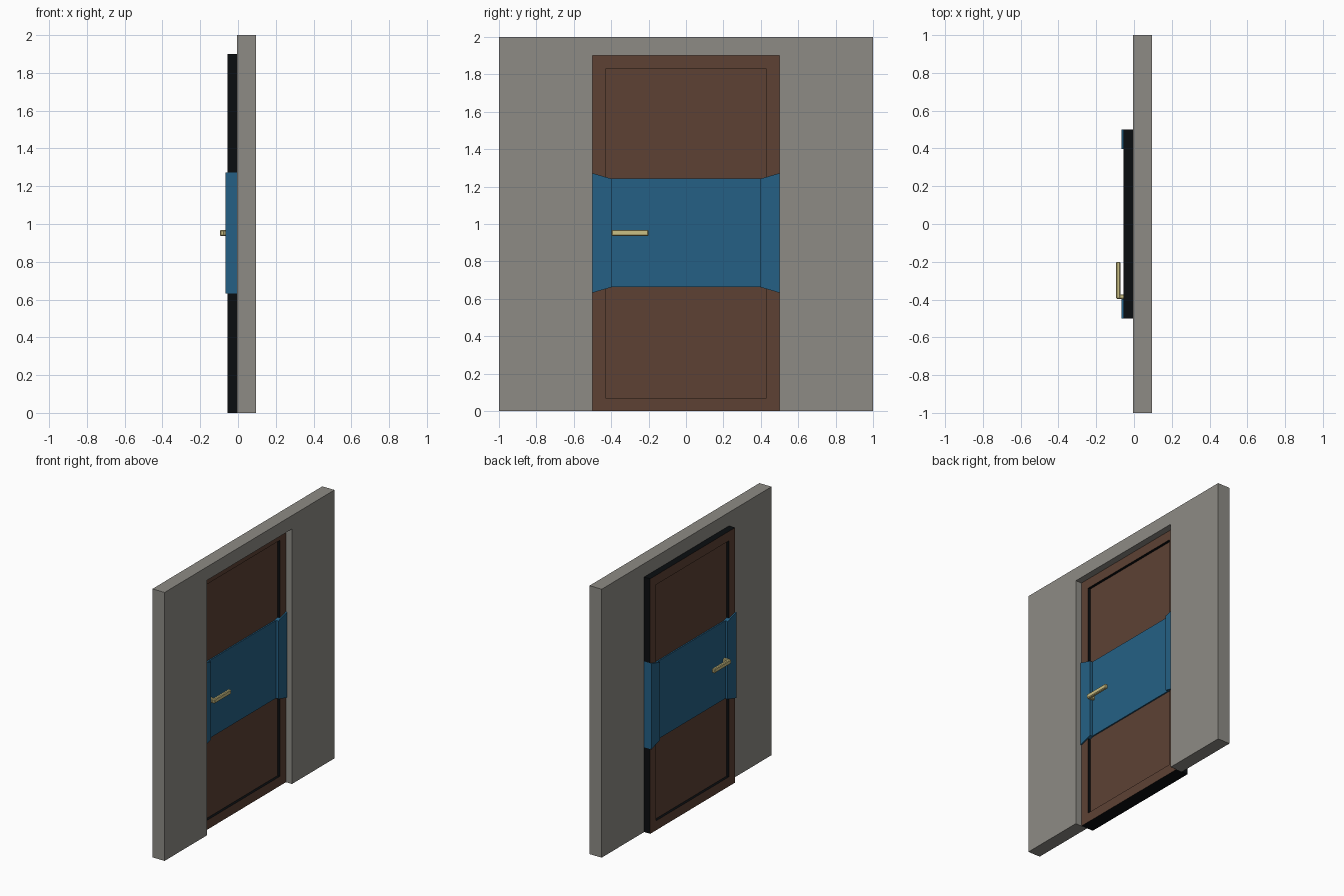
import bpy, bmesh

if "Cube" in bpy.data.objects:
    bpy.data.objects.remove(bpy.data.objects["Cube"])

CX = -0.005  # middle plane of the door


def material(name, rgb):
    m = bpy.data.materials.new(name)
    m.diffuse_color = (*rgb, 1)
    m.use_nodes = True
    m.node_tree.nodes["Principled BSDF"].inputs["Base Color"].default_value = m.diffuse_color
    return m


grey = material("wall grey", (0.27, 0.26, 0.235))
brown = material("door brown", (0.11, 0.053, 0.034))
black = material("edge black", (0.003, 0.004, 0.005))
blue = material("band blue", (0.018, 0.118, 0.235))
brass = material("handle brass", (0.60, 0.53, 0.235))


def finish(bm, name, mats):
    bmesh.ops.recalc_face_normals(bm, faces=bm.faces[:])
    me = bpy.data.meshes.new(name)
    bm.to_mesh(me)
    bm.free()
    for m in mats:
        me.materials.append(m)
    ob = bpy.data.objects.new(name, me)
    bpy.context.collection.objects.link(ob)
    return ob


def box(bm, x0, x1, y0, y1, z0, z1):
    vs = bmesh.ops.create_cube(bm, size=1)["verts"]
    for v in vs:
        v.co.x = x1 if v.co.x > 0 else x0
        v.co.y = y1 if v.co.y > 0 else y0
        v.co.z = z1 if v.co.z > 0 else z0
    return vs


# Wall: an arch-shaped outline around the doorway, extruded through its thickness
bm = bmesh.new()
outline = [(-1, 0), (-1, 2), (1, 2), (1, 0), (0.5, 0), (0.5, 1.9), (-0.5, 1.9), (-0.5, 0)]
face = bm.faces.new([bm.verts.new((CX, y, z)) for y, z in outline])
ext = bmesh.ops.extrude_face_region(bm, geom=[face])["geom"]
for v in ext:
    if isinstance(v, bmesh.types.BMVert):
        v.co.x += 0.1
finish(bm, "wall", [grey])

# Door: slab with a sunken panel on both faces; brown faces, black edges
bm = bmesh.new()
box(bm, CX - 0.05, CX + 0.05, -0.5, 0.5, 0, 1.9)
bm.normal_update()
sides = [f for f in bm.faces if abs(f.normal.x) > 0.9]
bmesh.ops.inset_individual(bm, faces=sides, thickness=0.1)
for f in bmesh.ops.extrude_discrete_faces(bm, faces=sides)["faces"]:
    s = 1 if f.calc_center_median().x > CX else -1
    rim = bm.verts
    old = [v.co.copy() for v in f.verts]
    for v in f.verts:
        v.co.x -= s * 0.02
bm.normal_update()
for f in bm.faces:
    f.material_index = 0 if abs(f.normal.x) > 0.9 else 1
finish(bm, "door", [brown, black])

# Band: wraps the door and follows the sunken panel, flaring at the outer edges
bm = bmesh.new()
stations = [(-0.501, 0.06, 0.32), (-0.398, 0.06, 0.29), (-0.398, 0.04, 0.29),
            (0.398, 0.04, 0.29), (0.398, 0.06, 0.29), (0.501, 0.06, 0.32)]
rings = [[bm.verts.new((CX + sx * d, y, 0.952 + sz * h))
          for sx, sz in ((-1, -1), (1, -1), (1, 1), (-1, 1))] for y, d, h in stations]
for a, b in zip(rings, rings[1:]):
    step = a[0].co.y == b[0].co.y
    for i in range(4):
        if step and i in (0, 2):
            continue  # the step has no top or bottom
        j = (i + 1) % 4
        bm.faces.new((a[i], a[j], b[j], b[i]))
bm.faces.new(rings[0])
bm.faces.new(rings[-1])
finish(bm, "blue_band", [blue])

# Handles: bar on a short stem, one on each face
for s, side in ((-1, "outer"), (1, "inner")):
    for part, d0, d1, y1 in (("bar", 0.067, 0.09, -0.2), ("stem", 0.035, 0.075, -0.372)):
        bm = bmesh.new()
        x0, x1 = sorted((CX + s * d0, CX + s * d1))
        box(bm, x0, x1, -0.397, y1, 0.936, 0.969)
        ob = finish(bm, side + "_handle_" + part, [brass])
        bev = ob.modifiers.new("chamfer", "BEVEL")
        bev.width = 0.005
        bev.segments = 1
